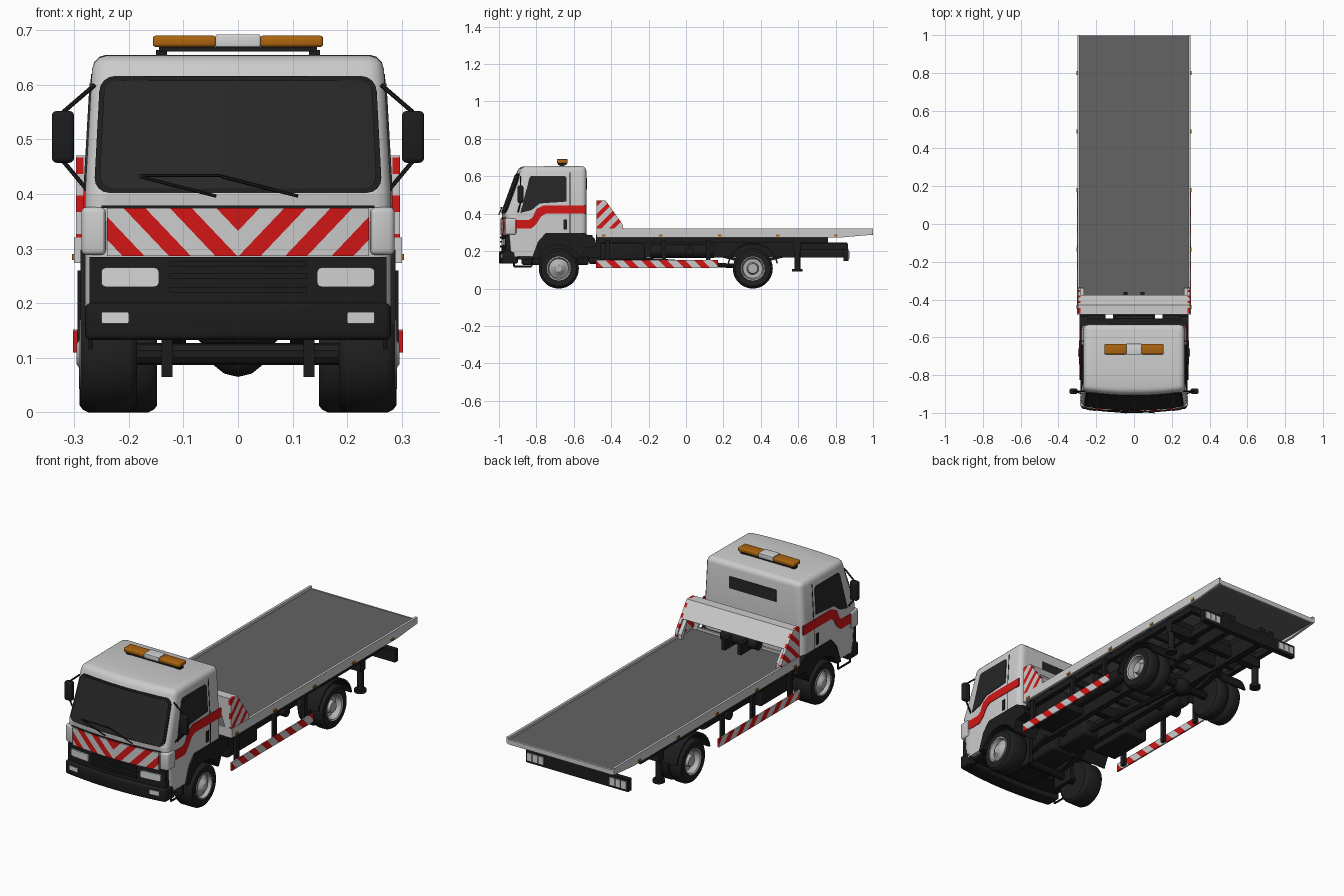
import bpy, bmesh, math
from mathutils import Vector, Matrix

if "Cube" in bpy.data.objects:
    bpy.data.objects.remove(bpy.data.objects["Cube"])

def mat(name, r, g, b):
    m = bpy.data.materials.new(name)
    m.diffuse_color = (r, g, b, 1)
    m.use_nodes = True
    m.node_tree.nodes["Principled BSDF"].inputs["Base Color"].default_value = m.diffuse_color
    return m

WHITE = mat("white_paint", .6, .6, .6)
RED = mat("red_paint", .65, .008, .008)
BLACK = mat("black_plastic", .012, .012, .012)
TYRE = mat("tyre_rubber", .014, .014, .014)
GLASS = mat("dark_glass", .02, .02, .02)
DECK = mat("deck_grey", .125, .125, .125)
AMBER = mat("amber_lens", .42, .13, .005)
RIM = mat("rim_grey", .45, .45, .45)
LENS = mat("clear_lens", .66, .66, .66)

def cut(bm, n, u):
    """Split the mesh along the plane n.co = u."""
    n = Vector(n)
    bmesh.ops.bisect_plane(bm, geom=bm.verts[:] + bm.edges[:] + bm.faces[:],
                           plane_co=n * (u / n.length_squared), plane_no=n.normalized())

def cab_shape(co):
    """Cab sides lean in above the belt line and its front bows outward."""
    w = min(1, max(0, (-.8 - co.y) / .12))
    co.y += .3 * co.x ** 2 * w
    co.x *= 1 - .2 * max(0, co.z - .4)

def finish(bm, name, m, mirror=False, cab=False, stripes=None):
    mats = [m]
    if stripes:  # (normal, period, width, start): painted diagonal bands
        n, per, wid, u0 = stripes
        n = Vector(n)
        us = [n.dot(v.co) for v in bm.verts]
        for k in range(math.floor((min(us) - u0) / per), math.ceil((max(us) - u0) / per) + 1):
            cut(bm, n, u0 + k * per)
            cut(bm, n, u0 + k * per + wid)
        for f in bm.faces:
            f.material_index = int((n.dot(f.calc_center_median()) - u0) % per < wid)
        mats.append(RED)
    if cab:
        for i in range(-6, 7):
            cut(bm, (1, 0, 0), i * .04)
        cut(bm, (0, 0, 1), .4)
        cut(bm, (0, 1, 0), -.8)
        cut(bm, (0, 1, 0), -.92)
        for v in bm.verts:
            cab_shape(v.co)
    bmesh.ops.recalc_face_normals(bm, faces=bm.faces[:])
    me = bpy.data.meshes.new(name)
    bm.to_mesh(me)
    bm.free()
    for x in mats:
        me.materials.append(x)
    ob = bpy.data.objects.new(name, me)
    bpy.context.collection.objects.link(ob)
    if mirror:
        ob.modifiers.new("mirror", 'MIRROR')
    return ob

def prism(name, pts, axis, a, b, m, bevel=0, keep=None, warp=None, **kw):
    """Extrude a 2D outline along an axis from a to b."""
    to3 = {'x': lambda p, t: (t, p[0], p[1]), 'y': lambda p, t: (p[0], t, p[1]),
           'z': lambda p, t: (p[0], p[1], t)}[axis]
    bm = bmesh.new()
    lo = [bm.verts.new(to3(p, a)) for p in pts]
    hi = [bm.verts.new(to3(p, b)) for p in pts]
    bm.faces.new(lo)
    bm.faces.new(hi)
    for i in range(len(pts)):
        j = (i + 1) % len(pts)
        bm.faces.new((lo[i], lo[j], hi[j], hi[i]))
    bmesh.ops.recalc_face_normals(bm, faces=bm.faces[:])
    if bevel:
        es = [e for e in bm.edges if e.calc_face_angle(0) > .5 and (not keep or keep(e))]
        bmesh.ops.bevel(bm, geom=es, offset=bevel, segments=3, profile=.5, affect='EDGES', clamp_overlap=True)
    if warp:
        for v in bm.verts:
            warp(v.co)
    return finish(bm, name, m, **kw)

def box(name, x, y, z, m, **kw):
    return prism(name, [(x[0], y[0]), (x[1], y[0]), (x[1], y[1]), (x[0], y[1])], 'z', z[0], z[1], m, **kw)

def rods(name, segs, r, m, n=10, mirror=False):
    bm = bmesh.new()
    for p, q in segs:
        p, q = Vector(p), Vector(q)
        mx = Matrix.Translation((p + q) / 2) @ (q - p).to_track_quat('Z', 'Y').to_matrix().to_4x4()
        bmesh.ops.create_cone(bm, cap_ends=True, segments=n, radius1=r, radius2=r, depth=(q - p).length, matrix=mx)
    return finish(bm, name, m, mirror)

def lathe(name, prof, y, z, m):
    """Spin (x, radius) points around a sideways axle, mirrored to both sides."""
    bm = bmesh.new()
    vs = [bm.verts.new((x, y, z + r)) for x, r in prof]
    es = [bm.edges.new(p) for p in zip(vs, vs[1:])]
    bmesh.ops.spin(bm, geom=vs + es, cent=(0, y, z), axis=(1, 0, 0), angle=math.tau, steps=36)
    bmesh.ops.remove_doubles(bm, verts=bm.verts[:], dist=1e-5)
    return finish(bm, name, m, True)

def arc(cy, cz, r, a0, a1, n=14):
    return [(cy + r * math.cos(math.radians(a0 + (a1 - a0) * i / n)),
             cz + r * math.sin(math.radians(a0 + (a1 - a0) * i / n))) for i in range(n + 1)]

def round_rect(x, z, r):
    return (arc(x[1] - r, z[1] - r, r, 0, 90, 4) + arc(x[0] + r, z[1] - r, r, 90, 180, 4)
            + arc(x[0] + r, z[0] + r, r, 180, 270, 4) + arc(x[1] - r, z[0] + r, r, 270, 360, 4))

# Cab shell
prism("cab_shell", [(-.965, .17), (-.985, .40), (-.893, .653), (-.533, .655), (-.533, .285), (-.745, .285),
      (-.785, .25), (-.815, .17)], 'x', -.28, .28, WHITE, bevel=.026,
      keep=lambda e: max(v.co.z for v in e.verts) > .3, cab=True)
box("cab_floor", (-.26, .26), (-.95, -.815), (.155, .174), BLACK)
box("cab_underside", (-.25, .25), (-.8, -.5), (.255, .287), BLACK)

# Windows
def lean(co):
    co.y += -.985 + (co.z - .4) * .364
prism("windshield_seal", round_rect((-.264, .264), (.402, .616), .028), 'y', -.003, .003, BLACK, warp=lean, cab=True)
prism("windshield", round_rect((-.255, .255), (.41, .608), .024), 'y', -.006, .002, GLASS, warp=lean, cab=True)
prism("side_window", [(-.905, .405), (-.845, .592), (-.832, .602), (-.648, .602), (-.638, .592), (-.638, .465),
      (-.78, .455), (-.83, .42)], 'x', .276, .2835, GLASS, mirror=True, cab=True)
box("rear_window", (-.13, .13), (-.537, -.53), (.53, .59), GLASS)
rods("wipers", [((a, -.985, .432), (a + .14, -1.0, .396)) for a in (-.18, -.03)]
     + [((-.18, -.985, .434), (-.03, -.99, .434))], .003, BLACK, 6)

# Cab trim
prism("cab_side_stripe", [(-.95, .32), (-.835, .32), (-.80, .345), (-.775, .385), (-.75, .40), (-.534, .40),
      (-.534, .445), (-.76, .445), (-.80, .425), (-.825, .38), (-.85, .367), (-.95, .367)],
      'x', .277, .283, RED, mirror=True, cab=True)
box("door_seam", (.277, .2815), (-.622, -.618), (.29, .62), BLACK, mirror=True, cab=True)
box("side_vent", (.277, .284), (-.655, -.636), (.315, .37), BLACK, mirror=True, cab=True)
box("front_chevron_panel", (0, .24), (-.992, -.984), (.286, .374), WHITE, mirror=True, cab=True,
    stripes=((1, 0, -.95), .085, .04, -.95 * .285))
box("panel_seam", (-.25, .25), (-.986, -.97), (.374, .379), BLACK, cab=True)
box("corner_deflector", (.242, .287), (-.99, -.93), (.288, .376), WHITE, bevel=.01, mirror=True, cab=True)

# Bumper, grille and lamps
box("grille_block", (-.272, .272), (-.986, -.92), (.185, .285), BLACK, cab=True)
box("bumper", (-.28, .28), (-1.0, -.92), (.133, .2), BLACK, bevel=.01, cab=True)
for i, z in enumerate((.225, .25, .272)):
    box(f"grille_bar_{i}", (-.125, .125), (-.994, -.984), (z - .005, z + .005), BLACK, cab=True)
prism("headlight", round_rect((.145, .25), (.23, .265), .008), 'y', -.993, -.984, LENS, mirror=True, cab=True)
prism("fog_light", round_rect((.2, .25), (.163, .184), .003), 'y', -1.003, -.996, LENS, mirror=True, cab=True)
rods("cab_step", [((.27, -.92, .16), (.27, -.92, .118)), ((.27, -.92, .118), (.27, -.825, .118)),
     ((.27, -.825, .118), (.27, -.825, .17))], .005, BLACK, 6, True)

# Door mirrors
box("door_mirror", (.3, .341), (-.9, -.87), (.457, .552), BLACK, bevel=.009, mirror=True)
rods("mirror_arms", [((.262, -.885, .60), (.32, -.885, .55)), ((.27, -.9, .4), (.32, -.885, .46)),
     ((.32, -.885, .46), (.32, -.885, .55))], .004, BLACK, 6, True)

# Roof beacon
box("beacon_base", (-.145, .145), (-.685, -.64), (.661, .67), BLACK)
box("beacon_foot", (.13, .15), (-.675, -.65), (.645, .664), BLACK, mirror=True)
box("beacon_amber", (.04, .156), (-.69, -.634), (.669, .69), AMBER, bevel=.006, mirror=True)
box("beacon_center", (-.041, .041), (-.691, -.633), (.669, .692), LENS, bevel=.003)

# Wheels and fenders
R = .107
def tyre(a, b):
    return [(a, 0), (a, .094), (a + .006, .102), (a + .016, R), (b - .016, R), (b - .006, .102), (b, .094),
            (b - .002, .064), (b - .045, .06), (b - .045, 0)]
lathe("front_tyre", tyre(.185, .288), -.68, R, TYRE)
lathe("front_rim", [(.275, .066), (.29, .064), (.29, .058), (.272, .052), (.28, .036), (.288, .03), (.296, .018),
      (.296, 0)], -.68, R, RIM)
lathe("rear_outer_tyre", tyre(.222, .29), .357, R, TYRE)
lathe("rear_inner_tyre", tyre(.148, .216), .357, R, TYRE)
lathe("rear_rim", [(.28, .066), (.291, .064), (.288, .058), (.258, .052), (.256, .032), (.282, .026), (.284, 0)],
      .357, R, RIM)
prism("front_fender", [(-.825, .16), (-.792, .25), (-.75, .297), (-.545, .297), (-.49, .27), (-.478, .225),
      (-.54, .215)] + arc(-.68, R, .126, 25, 155), 'x', .15, .288, BLACK, mirror=True)
prism("rear_fender", arc(.357, R, .138, 12, 168) + arc(.357, R, .13, 168, 12), 'x', .148, .292, BLACK, mirror=True)

# Chassis and running gear
box("chassis_rail", (.08, .11), (-.92, .86), (.165, .245), BLACK, mirror=True)
for i, y in enumerate((-.9, -.47, -.2, .1, .25, .5, .62, .82)):
    box(f"chassis_crossmember_{i}", (-.1, .1), (y - .015, y + .015), (.18, .235), BLACK)
box("engine", (-.075, .075), (-.88, -.52), (.125, .29), BLACK, bevel=.015)
box("gearbox", (-.045, .045), (-.52, -.32), (.13, .22), BLACK, bevel=.015)
rods("drive_shaft", [((0, -.32, .16), (0, .33, .115))], .012, BLACK)
rods("axles", [((-.26, y, R), (.26, y, R)) for y in (-.68, .357)], .02, BLACK)
lathe("differential", [(0, .042), (.025, .036), (.045, .02)], .357, R, BLACK)
box("front_axle_mount", (.12, .14), (-.74, -.62), (.065, .2), BLACK, mirror=True)
for n, y in (("front", -.68), ("rear", .357)):
    prism(f"{n}_leaf_spring", [(y - .16, .165), (y, .125), (y + .16, .165), (y + .16, .175), (y, .145),
          (y - .16, .175)], 'x', .095, .125, BLACK, mirror=True)
box("tool_box", (.13, .265), (-.46, -.22), (.155, .24), BLACK, bevel=.008, mirror=True)
rods("air_tank", [((.19, -.19, .2), (.19, .15, .2))], .036, BLACK, 16, True)
rods("cross_tank", [((-.26, .02, .205), (.26, .02, .205))], .024, BLACK, 16)
rods("cab_rear_stay", [((.16, -.505, .25), (.24, -.505, .25)), ((-.1, -.505, .25), (.1, -.505, .25))],
     .022, BLACK, 14, True)

# Flat bed
box("bed_deck", (-.29, .29), (-.47, .996), (.287, .307), DECK)
prism("bed_side_rail", [(-.478, .274), (.84, .274), (1, .288), (1, .32), (-.478, .32)], 'x', .288, .3, WHITE, mirror=True)
box("bed_rear_edge", (-.29, .29), (.994, 1), (.285, .309), WHITE)
box("bed_front_edge", (-.29, .29), (-.478, -.468), (.274, .32), WHITE)
box("subframe_rail", (.1, .13), (-.48, .76), (.245, .288), BLACK, mirror=True)
box("subframe_side", (.255, .28), (-.48, .76), (.245, .272), BLACK, mirror=True)
for i in range(9):
    y = -.46 + i * .15
    box(f"subframe_crossmember_{i}", (-.28, .28), (y - .01, y + .01), (.255, .288), BLACK)
for i, y in enumerate((-.44, -.135, .18, .49, .8)):
    box(f"marker_lamp_{i}", (.298, .304), (y - .01, y + .01), (.279, .29), AMBER, mirror=True)

# Headboard with striped cheeks, and winch
prism("headboard_cheek", [(-.478, .32), (-.478, .47), (-.43, .47), (-.34, .345), (-.335, .32)], 'x', .283, .297,
      WHITE, mirror=True, stripes=((0, 1, -1), .07, .03, -.875))
prism("headboard_beam", [(-.478, .47), (-.43, .47), (-.375, .394), (-.384, .388), (-.435, .455), (-.466, .455),
      (-.466, .385), (-.478, .385)], 'x', -.284, .284, WHITE)
prism("headboard_leg", [(.284, .305), (.266, .305), (.235, .4), (.284, .4)], 'y', -.478, -.466, WHITE, mirror=True)
prism("headboard_gusset", [(-.384, .388), (-.34, .33), (-.34, .305), (-.355, .305), (-.394, .388)], 'x', .264, .284,
      WHITE, mirror=True)
rods("winch_drum", [((-.1, -.44, .342), (.1, -.44, .342))], .028, BLACK, 18)
box("winch_mount", (.035, .055), (-.475, -.36), (.305, .36), BLACK, mirror=True)

# Striped side guards
box("side_guard", (.294, .302), (-.48, .17), (.11, .152), WHITE, mirror=True, stripes=((0, 1, 1), .095, .045, .005))
for i, y in enumerate((-.42, -.12, .12)):
    box(f"side_guard_post_{i}", (.278, .294), (y - .012, y + .012), (.115, .26), BLACK, mirror=True)

# Stabiliser legs, rear beam and lamp bar
box("rear_beam", (-.28, .28), (.575, .615), (.2, .25), BLACK)
rods("stabiliser_leg", [((.265, .595, .25), (.265, .595, .1))], .016, BLACK, 14, True)
rods("stabiliser_foot", [((.265, .595, .105), (.265, .595, .09))], .028, BLACK, 18, True)
box("lamp_bar_arm", (.13, .16), (.6, .865), (.205, .24), BLACK, mirror=True)
box("lamp_bar", (-.285, .285), (.842, .868), (.147, .21), BLACK)
for i in range(3):
    x = .185 + i * .032
    box(f"tail_lamp_{i}", (x, x + .027), (.866, .873), (.16, .198), LENS, mirror=True)

# Smooth shading with sharp creases
bpy.ops.object.select_all(action='SELECT')
bpy.context.view_layer.objects.active = bpy.context.selected_objects[0]
bpy.ops.object.shade_smooth_by_angle(angle=math.radians(32))
